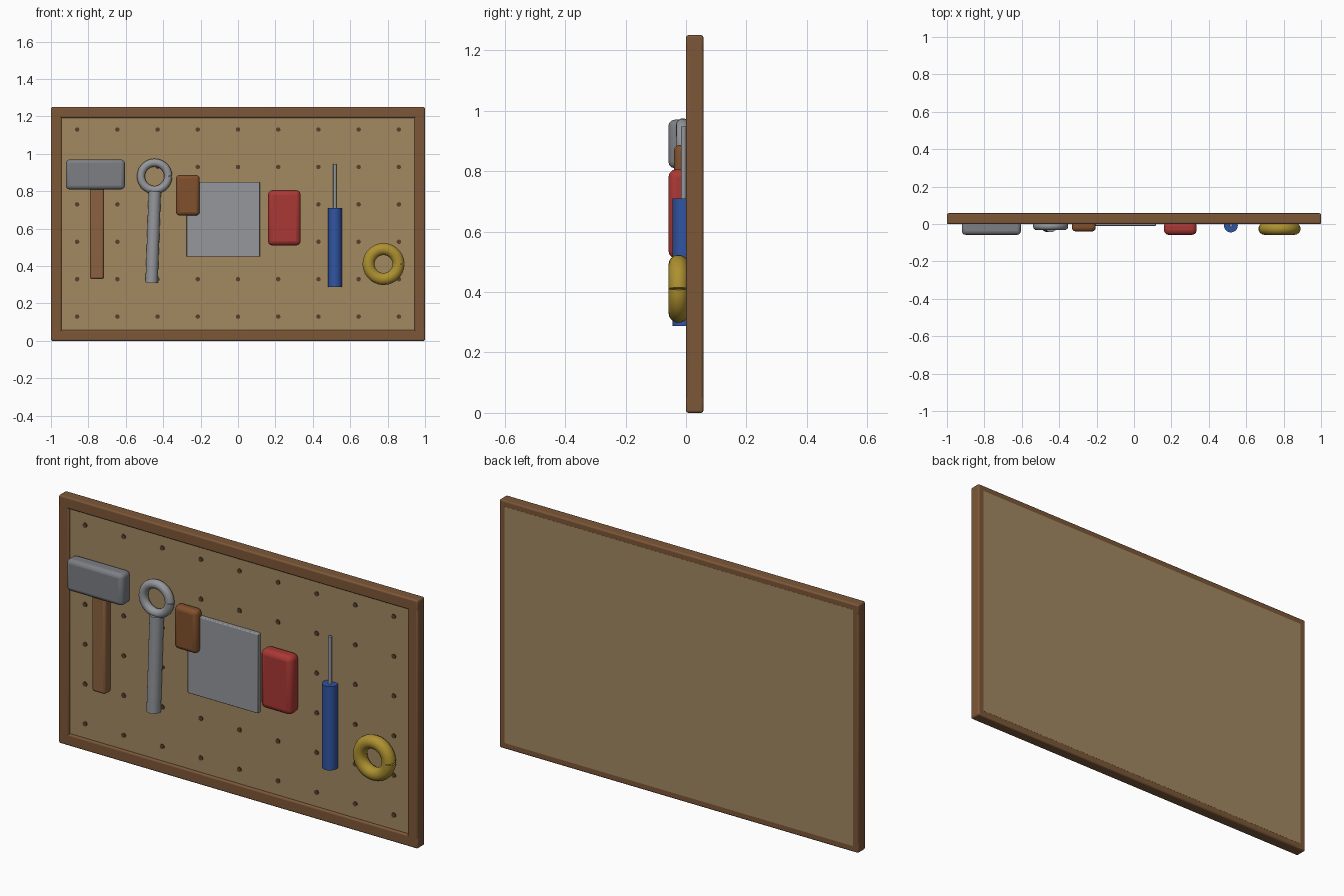
import bpy, bmesh, math
from mathutils import Vector

if "Cube" in bpy.data.objects:
    bpy.data.objects.remove(bpy.data.objects["Cube"])


def material(name, rgb):
    m = bpy.data.materials.new(name)
    m.diffuse_color = (*rgb, 1)
    m.use_nodes = True
    m.node_tree.nodes["Principled BSDF"].inputs["Base Color"].default_value = m.diffuse_color
    return m


FRAME = material("frame_wood", (0.20, 0.095, 0.04))
BOARD = material("board_tan", (0.36, 0.25, 0.12))
HOLE = material("hole_brown", (0.10, 0.05, 0.025))
WOOD = material("handle_wood", (0.26, 0.12, 0.05))
GRIP = material("saw_grip", (0.22, 0.08, 0.025))
STEEL = material("steel", (0.30, 0.31, 0.33))
DARK = material("dark_steel", (0.20, 0.21, 0.23))
RED = material("red", (0.40, 0.04, 0.035))
BLUE = material("blue", (0.03, 0.09, 0.36))
YELLOW = material("yellow", (0.42, 0.28, 0.03))


def finish(ob, mat):
    ob.data.materials.append(mat)
    bpy.ops.object.select_all(action='DESELECT')
    ob.select_set(True)
    bpy.context.view_layer.objects.active = ob
    bpy.ops.object.shade_smooth_by_angle(angle=math.radians(40))
    return ob


def box(name, x, y, z, mat, bevel=0.0):
    """Box from (min, max) ranges, with rounded edges."""
    bpy.ops.mesh.primitive_cube_add(size=1)
    ob = bpy.context.object
    ob.name = name
    for v in ob.data.vertices:
        v.co = [(a + b) / 2 + c * (b - a) for (a, b), c in zip((x, y, z), v.co)]
    if bevel:
        mod = ob.modifiers.new("round", 'BEVEL')
        mod.width, mod.segments = bevel, 3
    return finish(ob, mat)


def rod(name, a, b, r, mat, sides=24):
    """Cylinder between two points."""
    a, b = Vector(a), Vector(b)
    bpy.ops.mesh.primitive_cylinder_add(vertices=sides, radius=r, depth=(b - a).length,
                                        location=(a + b) / 2)
    ob = bpy.context.object
    ob.name = name
    ob.rotation_euler = (b - a).to_track_quat('Z', 'Y').to_euler()
    return finish(ob, mat)


def split_ring(name, centre, major, minor, mat, steps=28):
    """Tube swept round a circle, leaving a small notch where its ends meet."""
    cu = bpy.data.curves.new(name, 'CURVE')
    cu.dimensions = '3D'
    cu.bevel_depth, cu.bevel_resolution, cu.use_fill_caps = minor, 5, True
    sp = cu.splines.new('POLY')
    sp.points.add(steps)
    for i, p in enumerate(sp.points):
        t = 2 * math.pi * i / steps
        p.co = (major * math.cos(t), 0, major * math.sin(t), 1)
    sp.use_smooth = True
    ob = bpy.data.objects.new(name, cu)
    bpy.context.collection.objects.link(ob)
    ob.location = centre
    bpy.context.view_layer.objects.active = ob
    bpy.ops.object.select_all(action='DESELECT')
    ob.select_set(True)
    bpy.ops.object.convert(target='MESH')
    return finish(bpy.context.object, mat)


# frame and panel
FRONT = 0.012
BACK = 0.058
FY = (0.0, 0.0575)
box("frame_bottom", (-1, 1), FY, (0, 0.058), FRAME, 0.008)
box("frame_top", (-1, 1), FY, (1.192, 1.25), FRAME, 0.008)
box("frame_left", (-1, -0.943), FY, (0, 1.25), FRAME, 0.008)
box("frame_right", (0.943, 1), FY, (0, 1.25), FRAME, 0.008)
box("peg_panel", (-0.97, 0.97), (FRONT, BACK), (0.03, 1.22), BOARD)

# grid of peg holes, as dark discs in one object
bm = bmesh.new()
for col in range(9):
    for row in range(6):
        ring = bmesh.ops.create_cone(bm, cap_ends=True, segments=12, radius1=0.012,
                                     radius2=0.012, depth=0.008)["verts"]
        for v in ring:
            x, y, z = v.co
            v.co = (x - 0.86 + 0.215 * col, FRONT - z, y + 0.13 + 0.2 * row)
me = bpy.data.meshes.new("peg_holes")
bm.to_mesh(me)
bm.free()
holes = bpy.data.objects.new("peg_holes", me)
bpy.context.collection.objects.link(holes)
finish(holes, HOLE)

# hammer
box("hammer_head", (-0.92, -0.605), (-0.058, 0.015), (0.81, 0.97), DARK, 0.02)
box("hammer_handle", (-0.792, -0.716), (-0.035, 0.015), (0.33, 0.83), WOOD, 0.012)

# wrench
split_ring("wrench_ring", (-0.446, -0.011, 0.88), 0.073, 0.022, STEEL)
rod("wrench_handle", (-0.445, -0.011, 0.80), (-0.462, -0.011, 0.31), 0.033, STEEL)

# saw
box("saw_blade", (-0.275, 0.117), (-0.010, 0.014), (0.45, 0.85), STEEL, 0.004)
box("saw_grip", (-0.332, -0.205), (-0.04, 0.015), (0.67, 0.887), GRIP, 0.02)

# red tool case
box("red_case", (0.16, 0.335), (-0.058, 0.015), (0.51, 0.806), RED, 0.025)

# screwdriver
rod("screwdriver_grip", (0.518, -0.008, 0.288), (0.518, -0.008, 0.71), 0.037, BLUE)
rod("screwdriver_shaft", (0.518, -0.008, 0.70), (0.518, -0.008, 0.947), 0.009, STEEL, 16)

# tape roll
split_ring("tape_roll", (0.778, -0.025, 0.411), 0.08, 0.033, YELLOW)
